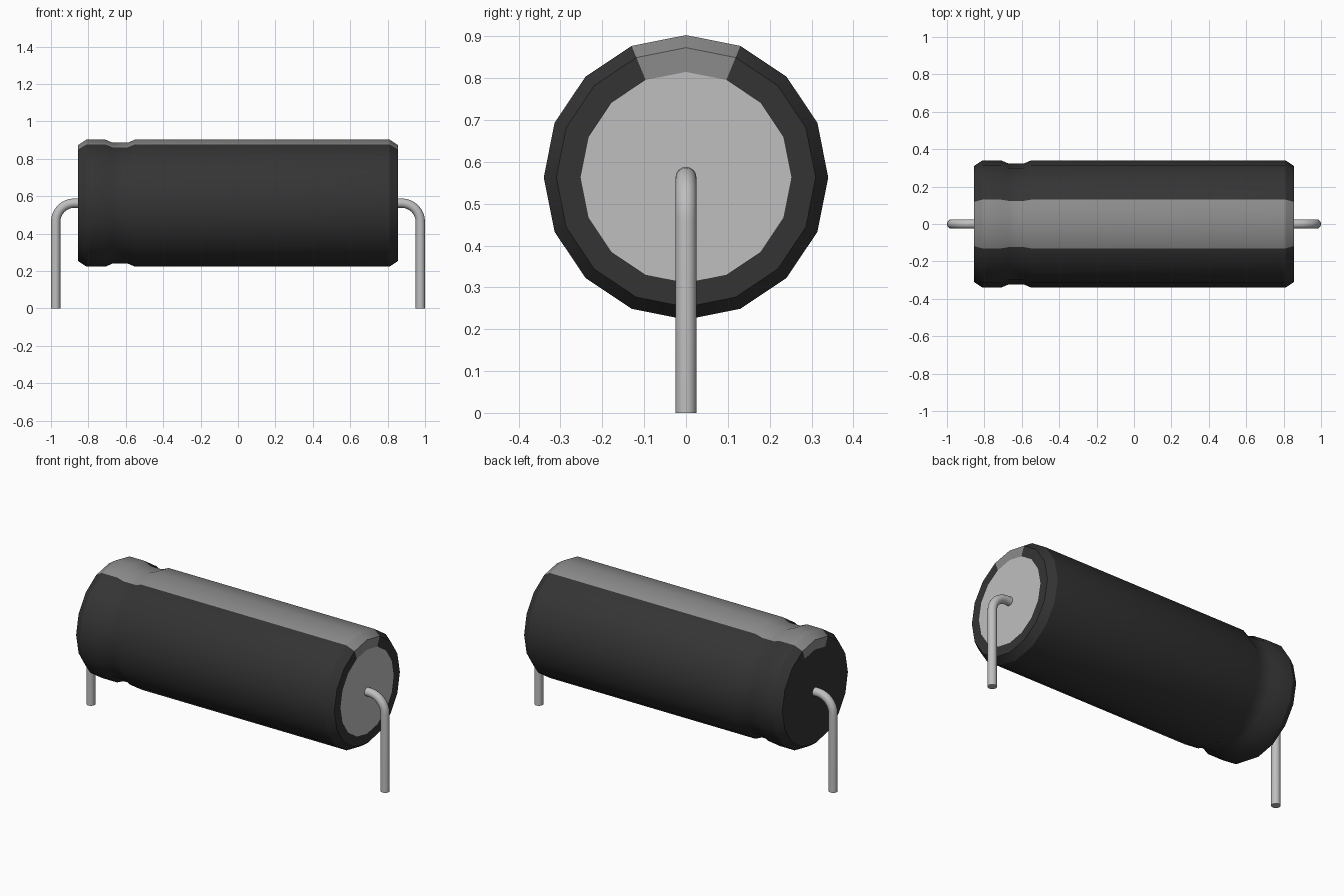
import bpy, bmesh, math
from mathutils import Vector

if "Cube" in bpy.data.objects:
    bpy.data.objects.remove(bpy.data.objects["Cube"], do_unlink=True)

SIDES = 16
AXIS_Z = 0.563


def material(name, value, metallic=0.0):
    m = bpy.data.materials.new(name)
    m.use_nodes = True
    col = (value, value, value, 1)
    m.diffuse_color = col
    m.node_tree.nodes["Principled BSDF"].inputs["Base Color"].default_value = col
    return m


BLACK = material("black sleeve", 0.034)
STRIPE = material("grey stripe", 0.26)
METAL = material("light metal", 0.52)


def finish(name, bm, mats, angle):
    bmesh.ops.recalc_face_normals(bm, faces=bm.faces[:])
    mesh = bpy.data.meshes.new(name)
    bm.to_mesh(mesh)
    bm.free()
    for m in mats:
        mesh.materials.append(m)
    ob = bpy.data.objects.new(name, mesh)
    bpy.context.collection.objects.link(ob)
    bpy.ops.object.select_all(action="DESELECT")
    ob.select_set(True)
    bpy.context.view_layer.objects.active = ob
    bpy.ops.object.shade_smooth_by_angle(angle=math.radians(angle))
    return ob


def bridge(bm, a, b):
    n = len(a)
    return [bm.faces.new((a[i], a[(i + 1) % n], b[(i + 1) % n], b[i])) for i in range(n)]


def body_ring(bm, x, r):
    # The first vertex is at the top, so the first and last faces are the stripe
    return [bm.verts.new((x, r * math.sin(t), AXIS_Z + r * math.cos(t)))
            for t in (2 * math.pi * i / SIDES for i in range(SIDES))]


# Sleeve: lathed profile with chamfered ends, a crimp groove and folded-over rims
profile = [(-0.855, 0.252), (-0.855, 0.31), (-0.81, 0.34), (-0.71, 0.34), (-0.67, 0.323),
           (-0.59, 0.323), (-0.55, 0.34), (0.81, 0.34), (0.855, 0.31), (0.855, 0.252)]
bm = bmesh.new()
rings = [body_ring(bm, x, r) for x, r in profile]
for a, b in zip(rings, rings[1:]):
    faces = bridge(bm, a, b)
    faces[0].material_index = faces[-1].material_index = 1
finish("sleeve", bm, [BLACK, STRIPE], 30)

# End discs: sealed black end and bare metal end
for name, x, mat in (("black_end_disc", -0.855, BLACK), ("metal_end_disc", 0.855, METAL)):
    bm = bmesh.new()
    face = bm.faces.new(body_ring(bm, x, 0.252))
    face.normal_update()
    if face.normal.x * x < 0:
        face.normal_flip()
    mesh = bpy.data.meshes.new(name)
    bm.to_mesh(mesh)
    bm.free()
    mesh.materials.append(mat)
    bpy.context.collection.objects.link(bpy.data.objects.new(name, mesh))


# Leads: round wire swept out of each end and bent down to the ground
def lead(name, side):
    wire, bend = 0.025, 0.1
    cx, cz = 0.975 - bend, AXIS_Z - bend
    path = [(0.845, AXIS_Z, 0.0)]
    for i in range(9):
        t = math.pi / 2 * i / 8
        path.append((cx + bend * math.sin(t), cz + bend * math.cos(t), t))
    path.append((0.975, 0.0, math.pi / 2))
    bm = bmesh.new()
    loops = []
    for x, z, t in path:
        out = Vector((math.sin(t), 0, math.cos(t)))
        loop = []
        for k in range(16):
            a = 2 * math.pi * k / 16
            p = Vector((x, 0, z)) + wire * (math.cos(a) * out + Vector((0, math.sin(a), 0)))
            loop.append(bm.verts.new((p.x * side, p.y, p.z)))
        loops.append(loop)
    for a, b in zip(loops, loops[1:]):
        bridge(bm, a, b)
    bm.faces.new(loops[0])
    bm.faces.new(loops[-1])
    finish(name, bm, [METAL], 40)


lead("left_lead", 1)
lead("right_lead", -1)
